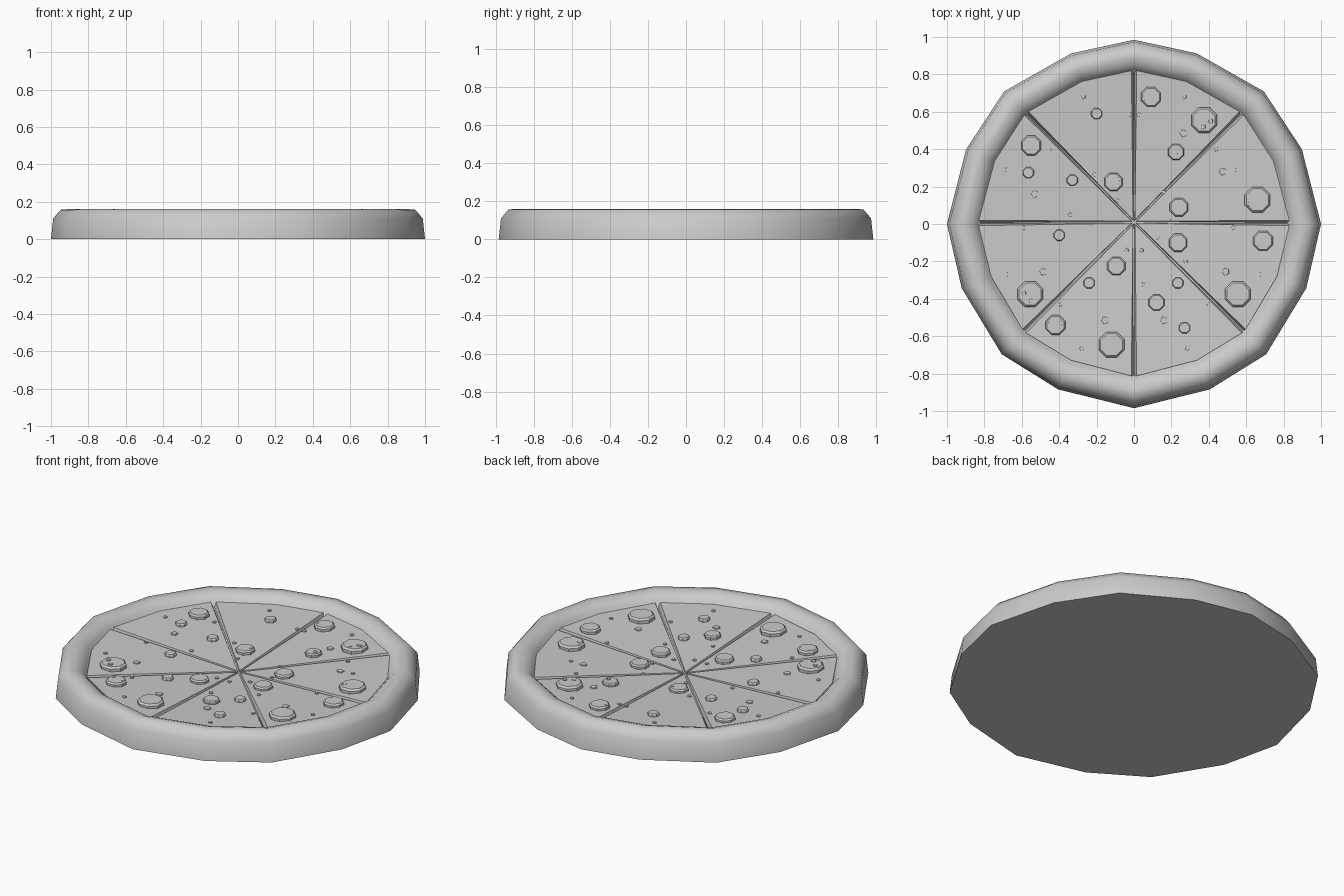
import bpy
import bmesh
from math import sin, cos, radians, hypot, pi

if "Cube" in bpy.data.objects:
    bpy.data.objects.remove(bpy.data.objects["Cube"], do_unlink=True)

# One plain grey for everything
grey = bpy.data.materials.new("plain grey")
grey.use_nodes = True
colour = (0.6, 0.6, 0.6, 1)
grey.diffuse_color = colour
grey.node_tree.nodes["Principled BSDF"].inputs["Base Color"].default_value = colour

EDGE = 0.83      # radius where the cheese meets the crust
CENTRE_Y = 0.01  # the cuts cross slightly behind the middle
# Hand-made unevenness of the rim corners, in degrees
LEAN = [0, 1.8, 1, 2.6, 0, -2.6, -1, -1.8, 0, -1.8, 0, -1.8, 0, 1.8, 0, 1.8]


def finish(name, bm, angle):
    """Turn a bmesh into a shaded object."""
    bmesh.ops.recalc_face_normals(bm, faces=bm.faces)
    mesh = bpy.data.meshes.new(name)
    bm.to_mesh(mesh)
    bm.free()
    mesh.materials.append(grey)
    obj = bpy.data.objects.new(name, mesh)
    bpy.context.collection.objects.link(obj)
    bpy.ops.object.select_all(action="DESELECT")
    obj.select_set(True)
    bpy.context.view_layer.objects.active = obj
    bpy.ops.object.shade_smooth_by_angle(angle=radians(angle))


def rim_angle(i):
    return radians(i * 22.5 + LEAN[i % 16])


def rim_point(i, r):
    r *= 0.985 if i % 2 else 1.0
    a = rim_angle(i)
    return r * cos(a), r * sin(a) * 0.985


def surface(r):
    """The cheese rises gently from the middle to the crust."""
    return 0.079 + 0.037 * r / EDGE


# Rounded crust
bm = bmesh.new()
profile = [(1, 0), (0.988, 0.11), (0.948, 0.157), (0.905, 0.161),
           (0.868, 0.149), (0.84, 0.124), (EDGE - 0.01, 0.088)]
rings = [[bm.verts.new((*rim_point(i, r), z)) for i in range(16)] for r, z in profile]
for low, high in zip(rings, rings[1:]):
    for i in range(16):
        j = (i + 1) % 16
        bm.faces.new((low[i], low[j], high[j], high[i]))
bm.faces.new(rings[0])
# Floor that shows inside the cuts
middle = bm.verts.new((0, CENTRE_Y, 0.07))
for i in range(16):
    bm.faces.new((rings[-1][i], rings[-1][(i + 1) % 16], middle))
finish("crust", bm, 65)


def slice_outline(s, gap):
    """Apex and three rim corners, set back from the cuts by the gap."""
    mid = (rim_angle(2 * s) + rim_angle(2 * s + 2)) / 2
    points = [(gap * cos(mid), gap * sin(mid) + CENTRE_Y)]
    for k, side in enumerate((1, 0, -1)):
        a = rim_angle(2 * s + k)
        x, y = rim_point(2 * s + k, EDGE)
        points.append((x - side * gap * sin(a), y + side * gap * cos(a) + CENTRE_Y / 2))
    return points


# Eight cheese slices with sloping sides, parted by V-shaped cuts
for s in range(8):
    bm = bmesh.new()
    up = [bm.verts.new((x, y, surface(hypot(x, y)))) for x, y in slice_outline(s, 0.014)]
    down = [bm.verts.new((x, y, surface(hypot(x, y)) - 0.025))
            for x, y in slice_outline(s, 0.003)]
    bm.faces.new(up)
    bm.faces.new(down)
    for i in range(4):
        j = (i + 1) % 4
        bm.faces.new((up[i], down[i], down[j], up[j]))
    finish(f"cheese_slice_{s + 1}", bm, 30)


def topping(bm, x, y, r, height, sides, taper, lift=0.0):
    """Short round piece with a chamfered top, sunk into the cheese."""
    base = surface(hypot(x, y)) + lift
    levels = [(r, base - 0.008), (r, base + height * 0.6), (r * taper, base + height)]
    loops = []
    for rad, z in levels:
        loops.append([bm.verts.new((x + rad * cos(2 * pi * (k + 0.5) / sides),
                                    y + rad * sin(2 * pi * (k + 0.5) / sides), z))
                      for k in range(sides)])
    for low, high in zip(loops, loops[1:]):
        for k in range(sides):
            j = (k + 1) % sides
            bm.faces.new((low[k], low[j], high[j], high[k]))
    bm.faces.new(loops[-1])
    bm.faces.new(loops[0])


# Sausage rounds, grouped by radius
rounds = {
    0.074: [(.375, .555), (.66, .13), (.555, -.375), (-.12, -.645), (-.555, -.375)],
    0.057: [(.09, .68), (-.55, .42), (.69, -.09), (-.42, -.54)],
    0.053: [(-.11, .225), (.24, .09), (.235, -.1), (-.095, -.225)],
    0.046: [(.225, .385), (.12, -.42)],
    0.032: [(-.2, .59), (-.565, .275), (-.33, .235), (.235, -.315),
            (.27, -.555), (-.24, -.315), (-.4, -.06)],
}
bm = bmesh.new()
for r, spots in rounds.items():
    for x, y in spots:
        topping(bm, x, y, r, 0.008 + 0.25 * r, 8, 0.86)
finish("sausage_rounds", bm, 30)

# Herb crumbs on the cheese, large then small
large = [(.265, .485), (.475, .28), (-.53, .16), (.49, -.255),
         (-.485, -.255), (.16, -.515), (-.155, -.515)]
small = [(-.27, .68), (.27, .68), (-.02, .585), (.025, .585), (.44, .4), (-.435, .4),
         (-.68, .29), (.55, .29), (-.21, .265), (-.09, .125), (-.34, .05), (.2, .03),
         (-.59, -.02), (-.68, -.27), (.135, -.08), (-.04, -.14), (.04, -.14),
         (.275, -.2), (.68, -.27), (.05, -.325), (.4, -.43), (-.395, -.43),
         (.285, -.665), (-.28, -.665), (.16, .17), (.53, -.02)]
bm = bmesh.new()
for r, spots in ((0.021, large), (0.012, small)):
    for x, y in spots:
        topping(bm, x, y, r, 0.006, 5, 0.95)
finish("herb_crumbs", bm, 30)

# A few crumbs resting on the rounds
bm = bmesh.new()
for x, y in [(.41, .55), (.37, .52), (.62, .11), (-.59, -.37), (-.55, -.41)]:
    topping(bm, x, y, 0.014, 0.004, 5, 0.95, lift=0.026)
for x, y in [(-.08, .24), (-.39, -.53), (-.45, -.52), (.05, .67), (.24, .38)]:
    topping(bm, x, y, 0.012, 0.004, 5, 0.95, lift=0.02)
finish("crumbs_on_rounds", bm, 30)
